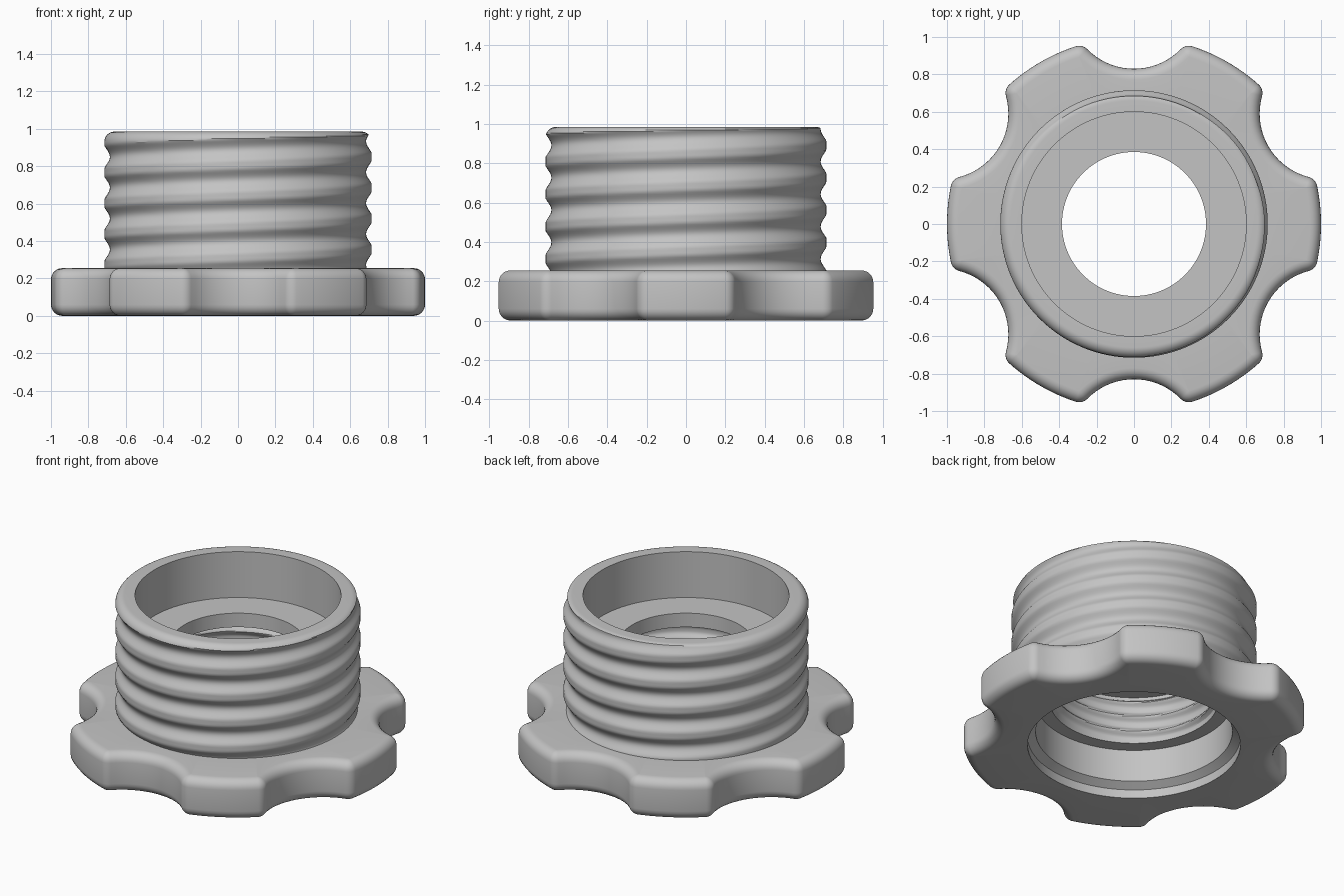
import bpy, bmesh
from math import sin, cos, pi, acos, atan2, tau
from mathutils import Vector

cube = bpy.data.objects.get("Cube")
if cube:
    bpy.data.objects.remove(cube, do_unlink=True)

# Single plain grey plastic
GREY = (0.55, 0.55, 0.55, 1)
grey = bpy.data.materials.new("plain_grey")
grey.use_nodes = True
grey.diffuse_color = GREY
grey.node_tree.nodes["Principled BSDF"].inputs["Base Color"].default_value = GREY


def loft(name, rings, closed=False):
    """Skin a list of closed rings that all have the same point count."""
    bm = bmesh.new()
    loops = [[bm.verts.new(p) for p in ring] for ring in rings]
    pairs = list(zip(loops, loops[1:]))
    if closed:
        pairs.append((loops[-1], loops[0]))
    for a, b in pairs:
        for i in range(len(a)):
            j = (i + 1) % len(a)
            bm.faces.new((a[i], a[j], b[j], b[i]))
    bmesh.ops.recalc_face_normals(bm, faces=bm.faces)
    mesh = bpy.data.meshes.new(name)
    bm.to_mesh(mesh)
    bm.free()
    obj = bpy.data.objects.new(name, mesh)
    bpy.context.collection.objects.link(obj)
    mesh.materials.append(grey)
    bpy.ops.object.select_all(action="DESELECT")
    obj.select_set(True)
    bpy.context.view_layer.objects.active = obj
    bpy.ops.object.shade_smooth_by_angle(angle=pi / 6)
    return obj


# ---- Grip flange: disc with six scallops, all edges rounded ----
HEIGHT, EDGE, FILLET = 0.255, 0.06, 0.062
SCALLOP, DEPTH = 0.35, 0.83
centre_dist = DEPTH + SCALLOP
fillet_dist = 1 - FILLET
phi = acos((fillet_dist**2 + centre_dist**2 - (SCALLOP + FILLET)**2)
           / (2 * fillet_dist * centre_dist))


def polar(r, a):
    return Vector((r * cos(a), r * sin(a)))


def arc(centre, radius, a0, a1, steps, inward=False):
    """Points with outward normals along an arc, last point left out."""
    out = []
    for i in range(steps):
        n = polar(1, a0 + (a1 - a0) * i / steps)
        out.append((centre + n * radius, -n if inward else n))
    return out


outline = []
for k in range(6):
    lobe = k * pi / 3
    half = pi / 6 - phi
    notch = polar(centre_dist, lobe + pi / 6)
    f1 = polar(fillet_dist, lobe + half)
    f2 = polar(fillet_dist, lobe + pi / 3 - half)
    to1, to2 = notch - f1, notch - f2
    t1, t2 = atan2(to1.y, to1.x), atan2(to2.y, to2.x)
    start, end = lobe + half, lobe + pi / 3 - half
    t1 = start + (t1 - start) % tau
    t2 = end - (end - t2) % tau
    outline += arc(Vector((0, 0)), 1, lobe - half, start, 14)
    outline += arc(f1, FILLET, start, t1, 8)
    outline += arc(notch, SCALLOP, t1 + pi, t2 + pi - tau
                   if t2 > t1 + pi else t2 + pi, 18, True)
    outline += arc(f2, FILLET, t2, end, 8)


def inset_ring(d, z):
    return [(p - n * d).to_3d() + Vector((0, 0, z)) for p, n in outline]


def round_ring(r, z):
    return [(p.normalized() * r).to_3d() + Vector((0, 0, z)) for p, n in outline]


rings = [round_ring(0.62, 0)]
STEPS = 6
for i in range(STEPS + 1):
    a = pi / 2 * i / STEPS
    rings.append(inset_ring(EDGE * (1 - sin(a)), EDGE * (1 - cos(a))))
for i in range(STEPS + 1):
    a = pi / 2 * i / STEPS
    rings.append(inset_ring(EDGE * (1 - cos(a)), HEIGHT - EDGE * (1 - sin(a))))
rings.append(round_ring(0.66, HEIGHT))
loft("grip_flange", rings)

# ---- Threaded sleeve: outer thread, rounded rim, stepped bore ----
SEG, TOP, PITCH, RIM = 128, 0.985, 0.165, 0.055


def outer_thread(a, z):
    r = 0.703 + 0.018 * cos(tau * ((z - 0.85) / PITCH - a / tau))
    over = max(0, z - (TOP - RIM))
    limit = 0.715 - RIM + (RIM**2 - min(over, RIM)**2) ** 0.5
    return min(r, limit)


def inner_thread(a, z):
    fade = max(0, min(1, (z - 0.32) / 0.02, (0.58 - z) / 0.02))
    wave = 0.5 + 0.5 * cos(tau * (z / 0.1 - a / tau))
    return 0.49 - 0.025 * fade * wave**2


def lathe_ring(radius, z):
    ring = []
    for i in range(SEG):
        a = tau * i / SEG
        r = radius(a, z) if callable(radius) else radius
        ring.append((r * cos(a), r * sin(a), z))
    return ring


def span(z0, z1, steps):
    return [z0 + (z1 - z0) * i / steps for i in range(steps + 1)]


profile = [(outer_thread, z) for z in span(0.2, TOP - RIM, 66)]
profile += [(outer_thread, TOP - RIM + RIM * sin(pi / 2 * i / 10)) for i in range(1, 11)]
profile += [(0.6, TOP), (0.6, 0.69), (0.385, 0.69), (0.385, 0.6)]
profile += [(inner_thread, z) for z in span(0.6, 0.294, 40)]
profile += [(0.573, 0.294), (0.573, 0.087), (0.62, 0.055), (0.62, 0)]
loft("threaded_sleeve", [lathe_ring(r, z) for r, z in profile])
